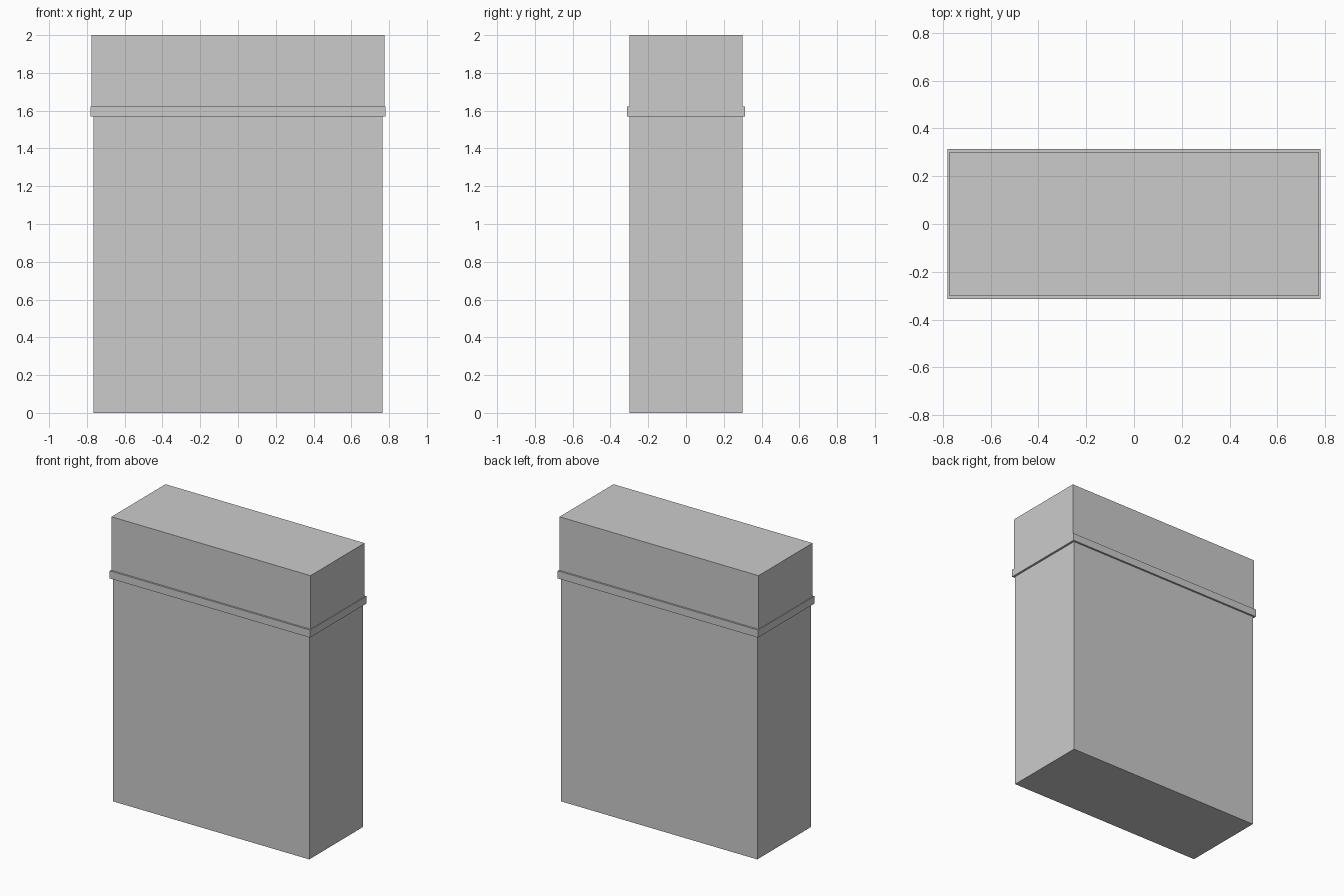
import bpy

if "Cube" in bpy.data.objects:
    bpy.data.objects.remove(bpy.data.objects["Cube"])


def box(name, half_x, half_y, z0, z1):
    """Axis-aligned box centred on x = y = 0, spanning z0 to z1."""
    bpy.ops.mesh.primitive_cube_add(size=2, location=(0, 0, (z0 + z1) / 2))
    ob = bpy.context.object
    ob.name = name
    ob.scale = (half_x, half_y, (z1 - z0) / 2)
    bpy.ops.object.transform_apply(location=False, rotation=False, scale=True)
    return ob


# Tall lower body
box("lower_body", 0.765, 0.30, 0.0, 1.595)
# Slightly wider upper block
box("upper_block", 0.775, 0.30, 1.595, 2.0)
# Thin band around the seam
box("seam_band", 0.78, 0.313, 1.57, 1.623)
